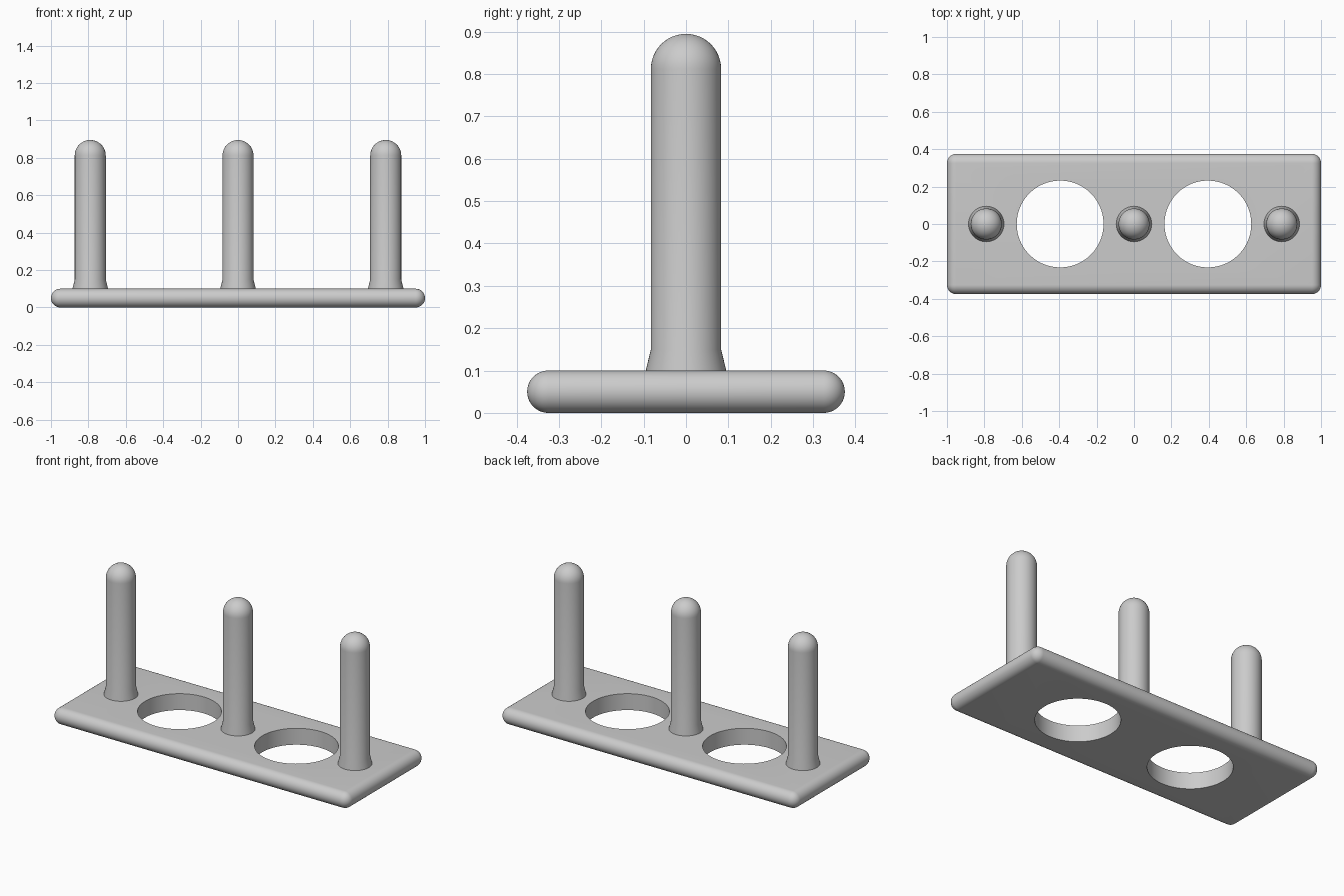
import bpy, bmesh, math

if "Cube" in bpy.data.objects:
    bpy.data.objects.remove(bpy.data.objects["Cube"])

PEG_X = (-0.79, 0.0, 0.79)
HOLE_X = (-0.395, 0.395)
THICK = 0.1

grey = bpy.data.materials.new("plain grey")
grey.diffuse_color = (0.6, 0.6, 0.6, 1)
grey.use_nodes = True
grey.node_tree.nodes["Principled BSDF"].inputs["Base Color"].default_value = grey.diffuse_color


def make_object(name, bm):
    bmesh.ops.recalc_face_normals(bm, faces=bm.faces)
    mesh = bpy.data.meshes.new(name)
    bm.to_mesh(mesh)
    bm.free()
    mesh.materials.append(grey)
    obj = bpy.data.objects.new(name, mesh)
    bpy.context.collection.objects.link(obj)
    return obj


def shade(obj):
    bpy.ops.object.select_all(action='DESELECT')
    obj.select_set(True)
    bpy.context.view_layer.objects.active = obj
    bpy.ops.object.shade_smooth_by_angle(angle=math.radians(30))


# Base plate with fully rounded rim
bm = bmesh.new()
bmesh.ops.create_cube(bm, size=1)
for v in bm.verts:
    v.co = (v.co.x * 2, v.co.y * 0.75, (v.co.z + 0.5) * THICK)
bmesh.ops.bevel(bm, geom=bm.edges[:], offset=0.0499, segments=12,
                profile=0.5, affect='EDGES')
bmesh.ops.remove_doubles(bm, verts=bm.verts[:], dist=0.0005)
plate = make_object("base_plate", bm)

# Two round through-holes
for x in HOLE_X:
    bm = bmesh.new()
    bmesh.ops.create_cone(bm, cap_ends=True, segments=96, radius1=0.232,
                          radius2=0.232, depth=0.4)
    cutter = make_object("hole_cutter", bm)
    cutter.location = (x, 0, THICK / 2)
    cutter.hide_render = True
    mod = plate.modifiers.new("hole", 'BOOLEAN')
    mod.operation, mod.solver, mod.object = 'DIFFERENCE', 'EXACT', cutter
    bpy.context.view_layer.objects.active = plate
    bpy.ops.object.modifier_apply(modifier=mod.name)
    bpy.data.objects.remove(cutter)
shade(plate)

# Upright pegs: flared foot, straight shaft, domed tip
R, DOME_Z = 0.083, 0.812
profile = [(0, 0.09), (0.095, 0.09), (0.095, THICK), (R, 0.15)]
profile += [(R * math.cos(a), DOME_Z + R * math.sin(a))
            for a in (math.pi / 2 * i / 12 for i in range(13))]
for name, x in zip(("left_peg", "middle_peg", "right_peg"), PEG_X):
    bm = bmesh.new()
    verts = [bm.verts.new((r, 0, z)) for r, z in profile]
    edges = [bm.edges.new(pair) for pair in zip(verts, verts[1:])]
    bmesh.ops.spin(bm, geom=verts + edges, cent=(0, 0, 0), axis=(0, 0, 1),
                   angle=2 * math.pi, steps=48)
    bmesh.ops.remove_doubles(bm, verts=bm.verts[:], dist=0.0005)
    peg = make_object(name, bm)
    peg.location.x = x
    shade(peg)
